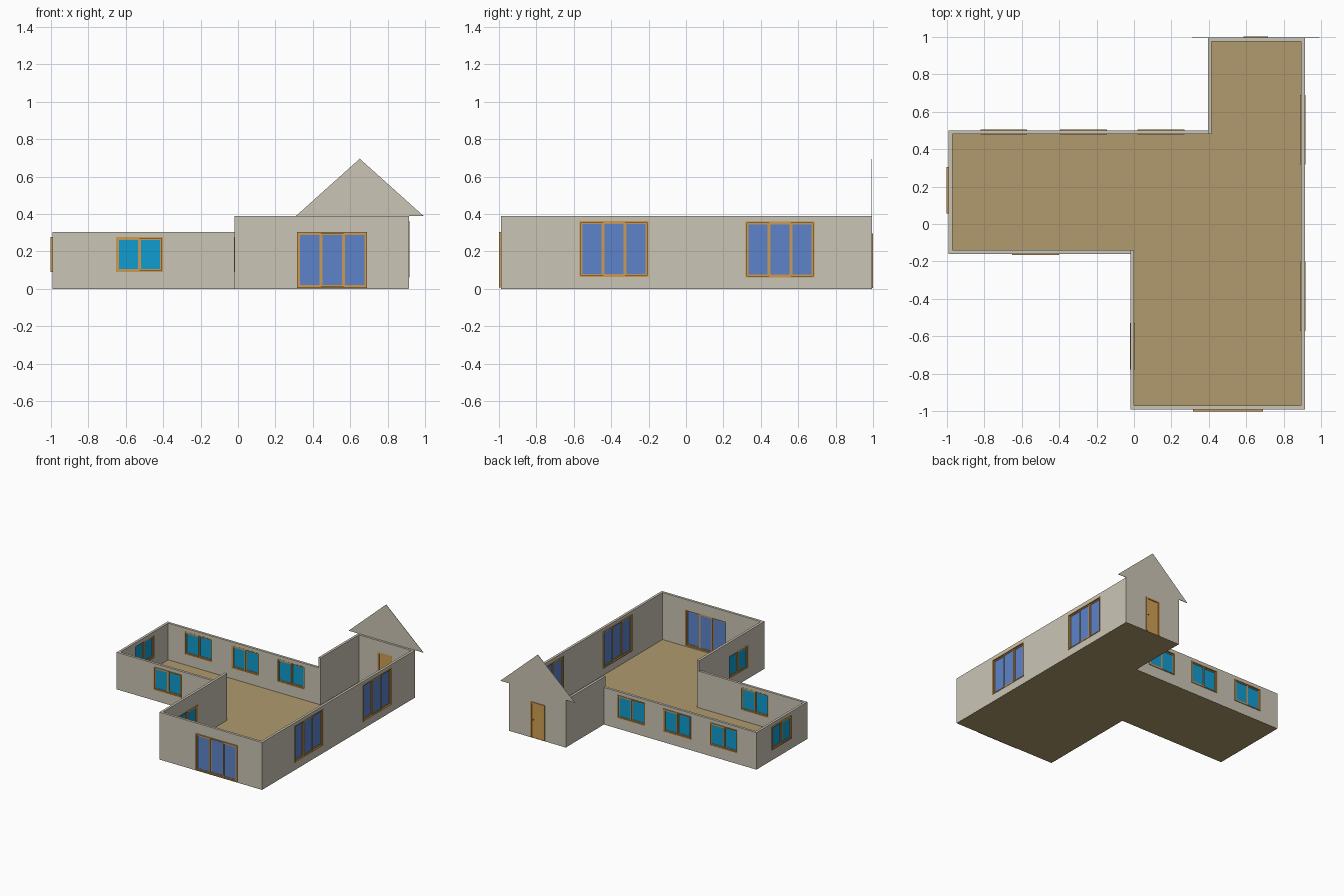
import bpy, bmesh

if "Cube" in bpy.data.objects:
    bpy.data.objects.remove(bpy.data.objects["Cube"])

def srgb(r, g, b):
    def lin(c):
        c /= 255
        return c / 12.92 if c <= 0.04045 else ((c + 0.055) / 1.055) ** 2.4
    return (lin(r), lin(g), lin(b), 1)

def material(name, *rgb):
    m = bpy.data.materials.new(name)
    m.diffuse_color = srgb(*rgb)
    m.use_nodes = True
    m.node_tree.nodes["Principled BSDF"].inputs["Base Color"].default_value = m.diffuse_color
    return m

PLASTER = material("plaster", 203, 197, 182)
FLOOR = material("floor tan", 176, 155, 109)
WOOD = material("frame wood", 204, 154, 82)
DOOR = material("door wood", 208, 160, 84)
TEAL = material("teal glass", 16, 156, 207)
BLUE = material("blue glass", 93, 132, 202)
KNOB = material("dark brown", 110, 75, 35)

def finish(name, bm, *mats):
    bmesh.ops.remove_doubles(bm, verts=bm.verts, dist=1e-5)
    bmesh.ops.recalc_face_normals(bm, faces=bm.faces)
    me = bpy.data.meshes.new(name)
    bm.to_mesh(me)
    bm.free()
    for m in mats:
        me.materials.append(m)
    ob = bpy.data.objects.new(name, me)
    bpy.context.collection.objects.link(ob)
    return ob

def point(axis, u, d, z):
    """u runs along the wall, d through it."""
    return (u, d, z) if axis == "x" else (d, u, z)

def quad(bm, axis, pts, mat=0):
    f = bm.faces.new([bm.verts.new(point(axis, *p)) for p in pts])
    f.material_index = mat

def box(bm, axis, u0, u1, d0, d1, z0, z1, mat=0):
    b = [(u0, z0), (u1, z0), (u1, z1), (u0, z1)]
    quad(bm, axis, [(u, d0, z) for u, z in b], mat)
    quad(bm, axis, [(u, d1, z) for u, z in b], mat)
    for (ua, za), (ub, zb) in zip(b, b[1:] + b[:1]):
        quad(bm, axis, [(ua, d0, za), (ub, d0, zb), (ub, d1, zb), (ua, d1, za)], mat)

def prism(name, mat, pts, offset):
    bm = bmesh.new()
    f = bm.faces.new([bm.verts.new(p) for p in pts])
    ext = bmesh.ops.extrude_face_region(bm, geom=[f], use_keep_orig=True)
    bmesh.ops.translate(bm, vec=offset, verts=[v for v in ext["geom"] if isinstance(v, bmesh.types.BMVert)])
    return finish(name, bm, mat)

def wall(name, axis, u0, u1, d0, d1, h, holes=()):
    """Wall as a grid of cells, with the cells inside openings left out."""
    z0 = 0.001
    us = sorted({u0, u1, *[v for a in holes for v in a[:2]]})
    zs = sorted({z0, h, *[max(v, z0) for a in holes for v in a[2:]]})

    def solid(i, j):
        if not (0 <= i < len(us) - 1 and 0 <= j < len(zs) - 1):
            return False
        u, z = (us[i] + us[i + 1]) / 2, (zs[j] + zs[j + 1]) / 2
        return not any(a < u < b and c < z < e for a, b, c, e in holes)

    bm = bmesh.new()
    for i in range(len(us) - 1):
        for j in range(len(zs) - 1):
            if not solid(i, j):
                continue
            a, b, c, e = us[i], us[i + 1], zs[j], zs[j + 1]
            for d in (d0, d1):
                quad(bm, axis, [(a, d, c), (b, d, c), (b, d, e), (a, d, e)])
            for di, dj, p, q in ((-1, 0, (a, c), (a, e)), (1, 0, (b, c), (b, e)),
                                 (0, -1, (a, c), (b, c)), (0, 1, (a, e), (b, e))):
                if not solid(i + di, j + dj):
                    quad(bm, axis, [(p[0], d0, p[1]), (q[0], d0, q[1]),
                                    (q[0], d1, q[1]), (p[0], d1, p[1])])
    finish(name, bm, PLASTER)

def ring(bm, axis, u0, u1, d0, d1, z0, z1, w):
    box(bm, axis, u0, u0 + w, d0, d1, z0, z1)
    box(bm, axis, u1 - w, u1, d0, d1, z0, z1)
    box(bm, axis, u0 + w, u1 - w, d0, d1, z0, z0 + w)
    box(bm, axis, u0 + w, u1 - w, d0, d1, z1 - w, z1)

def window(name, axis, hole, d0, d1, panes, glass):
    """Outer frame with a row of staggered sliding sashes."""
    u0, u1, z0, z1 = hole
    bm = bmesh.new()
    f, s = 0.008, 0.008
    ring(bm, axis, u0, u1, d0, d1, z0, z1, f)
    step, mid = (u1 - u0 - 2 * f) / panes, (d0 + d1) / 2
    for k in range(panes):
        a, b = u0 + f + k * step, u0 + f + (k + 1) * step
        c = mid + (0.003 if k % 2 else -0.003)
        ring(bm, axis, a, b, c - 0.006, c + 0.006, z0 + f, z1 - f, s)
        box(bm, axis, a + s, b - s, c - 0.002, c + 0.002, z0 + f + s, z1 - f - s, 1)
    finish(name, bm, WOOD, glass)

# Floor slab
X0, X1, X2, X3 = -0.99, -0.02, 0.395, 0.912
Y0, Y1, Y2, Y3 = -0.99, -0.16, 0.50, 0.995
i = 0.001
outline = [(X1 + i, Y0 + i), (X3 - i, Y0 + i), (X3 - i, Y3 - i), (X2 + i, Y3 - i),
           (X2 + i, Y2 - i), (X0 + i, Y2 - i), (X0 + i, Y1 + i), (X1 + i, Y1 + i)]
prism("floor", FLOOR, [(x, y, 0) for x, y in outline], (0, 0, 0.004))

# Openings: start, end, bottom, top
LOW, TALL, T = 0.305, 0.39, 0.02
small = lambda u: (u, u + 0.25, 0.09, 0.277)
back_holes = [small(-0.82), small(-0.395), small(0.02)]
left_hole, front_hole, side_hole = small(0.055), small(-0.65), small(-0.778)
big_front = (0.315, 0.69, 0.006, 0.305)
big_right = [(-0.57, -0.20, 0.063, 0.362), (0.318, 0.688, 0.06, 0.36)]
door_hole = (0.585, 0.715, 0.0, 0.295)

# Low wing walls
wall("low_back_wall", "x", X0, X2, Y2 - T, Y2, LOW, back_holes)
wall("low_left_wall", "y", Y1 + T, Y2 - T, X0, X0 + T, LOW, [left_hole])
wall("low_front_wall", "x", X0, X1, Y1, Y1 + T, LOW, [front_hole])

# Tall wing walls
wall("tall_side_wall", "y", Y0, Y1 + T, X1, X1 + T, TALL, [side_hole])
wall("tall_front_wall", "x", X1 + T, X3 - T, Y0, Y0 + T, TALL, [big_front])
wall("tall_right_wall", "y", Y0, Y3, X3 - T, X3, TALL, big_right)
wall("rear_side_wall", "y", Y2 - T, Y3, X2, X2 + T, TALL)
wall("rear_wall", "x", X2 + T, X3 - T, Y3 - T, Y3, TALL, [door_hole])

# Thin gable over the rear wall
prism("gable", PLASTER, [(0.31, Y3, TALL), (0.99, Y3, TALL), (0.65, Y3, 0.695)], (0, -0.003, 0))

# Windows
for n, h in enumerate(back_holes):
    window(f"back_window_{n + 1}", "x", h, Y2 - 0.021, Y2 + 0.005, 2, TEAL)
window("left_window", "y", left_hole, -1.0, -0.973, 2, TEAL)
window("front_window", "x", front_hole, Y1 - 0.005, Y1 + 0.021, 2, TEAL)
window("side_window", "y", side_hole, X1 - 0.001, X1 + 0.025, 2, TEAL)
window("front_patio_window", "x", big_front, -1.0, -0.972, 3, BLUE)
for n, h in enumerate(big_right):
    window(f"right_window_{n + 1}", "y", h, 0.886, 0.915, 3, BLUE)

# Door with frame and knob
bm = bmesh.new()
u0, u1, z0, z1 = door_hole
y0, y1, w = 0.975, 1.0, 0.012
box(bm, "x", u0, u0 + w, y0, y1, 0.004, z1)
box(bm, "x", u1 - w, u1, y0, y1, 0.004, z1)
box(bm, "x", u0 + w, u1 - w, y0, y1, z1 - w, z1)
finish("door_frame", bm, WOOD)
bm = bmesh.new()
box(bm, "x", u0 + w, u1 - w, 0.981, 0.993, 0.004, z1 - w)
finish("door_leaf", bm, DOOR)
bm = bmesh.new()
bmesh.ops.create_icosphere(bm, subdivisions=2, radius=0.005)
bmesh.ops.translate(bm, vec=(u1 - w - 0.012, 0.995, 0.15), verts=bm.verts)
finish("door_knob", bm, KNOB)
